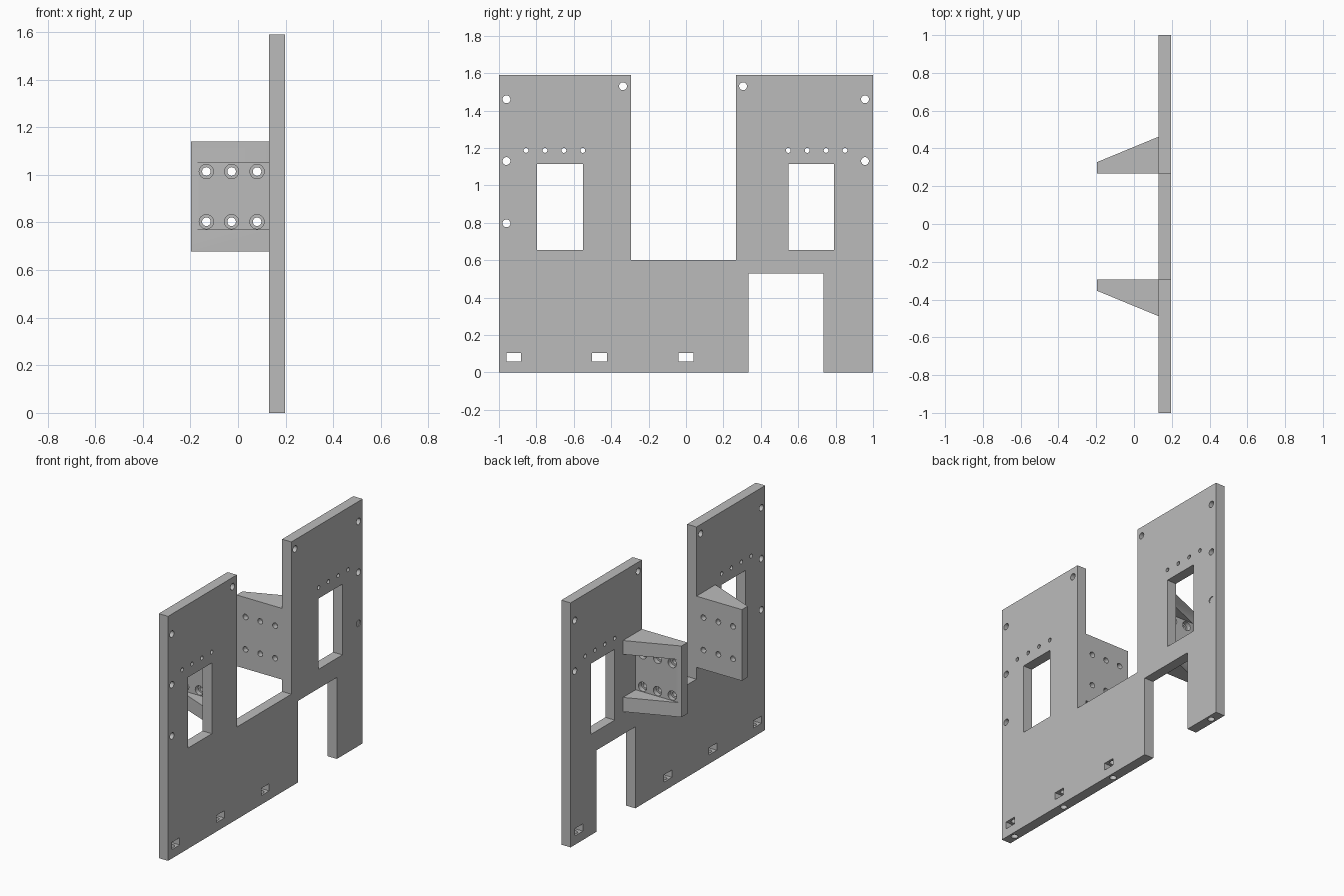
import bpy, bmesh, math
from mathutils import Matrix, Vector

cube = bpy.data.objects.get("Cube")
if cube:
    bpy.data.objects.remove(cube, do_unlink=True)

grey = bpy.data.materials.new("plain grey")
grey.use_nodes = True
grey.diffuse_color = (0.5, 0.5, 0.5, 1)
grey.node_tree.nodes["Principled BSDF"].inputs["Base Color"].default_value = (0.5, 0.5, 0.5, 1)

X_IN, X_OUT = 0.13, 0.197      # inner and outer faces of the panel
X_MID = (X_IN + X_OUT) / 2


def prism(bm, points, step):
    """Extrude a flat polygon along a vector."""
    face = bm.faces.new([bm.verts.new(p) for p in points])
    new = bmesh.ops.extrude_face_region(bm, geom=[face])["geom"]
    bmesh.ops.translate(bm, vec=step, verts=[v for v in new if isinstance(v, bmesh.types.BMVert)])


def box(bm, low, high):
    low, high = Vector(low), Vector(high)
    size = Matrix.Diagonal((*(high - low), 1))
    bmesh.ops.create_cube(bm, size=1, matrix=Matrix.Translation((low + high) / 2) @ size)


def rod(bm, centre, radius, length, axis):
    turn = Vector((0, 0, 1)).rotation_difference(Vector(axis)).to_matrix().to_4x4()
    bmesh.ops.create_cone(bm, cap_ends=True, segments=24, radius1=radius, radius2=radius,
                          depth=length, matrix=Matrix.Translation(centre) @ turn)


def make(name, bm):
    bmesh.ops.recalc_face_normals(bm, faces=bm.faces)
    mesh = bpy.data.meshes.new(name)
    bm.to_mesh(mesh)
    bm.free()
    mesh.materials.append(grey)
    obj = bpy.data.objects.new(name, mesh)
    bpy.context.collection.objects.link(obj)
    return obj


def select(obj):
    bpy.ops.object.select_all(action="DESELECT")
    obj.select_set(True)
    bpy.context.view_layer.objects.active = obj


def cut(obj, bm):
    """Subtract a set of cutter solids, then discard them."""
    cutter = make("cutter", bm)
    cutter.hide_render = True
    select(obj)
    mod = obj.modifiers.new("cut", "BOOLEAN")
    mod.operation, mod.solver, mod.object = "DIFFERENCE", "EXACT", cutter
    bpy.ops.object.modifier_apply(modifier=mod.name)
    bpy.data.objects.remove(cutter, do_unlink=True)


def finish(obj):
    select(obj)
    bpy.ops.object.shade_smooth_by_angle(angle=math.radians(30))


# Upright panel with a central notch and a lower cutout
outline = [(-1, 0), (0.335, 0), (0.335, 0.53), (0.735, 0.53), (0.735, 0), (1, 0),
           (1, 1.59), (0.267, 1.59), (0.267, 0.6), (-0.293, 0.6), (-0.293, 1.59), (-1, 1.59)]
bm = bmesh.new()
prism(bm, [(X_IN, y, z) for y, z in outline], (X_OUT - X_IN, 0, 0))
panel = make("upright_panel", bm)

# Windows, nut slots and screw holes through the panel
bm = bmesh.new()
for y0, y1 in ((-0.797, -0.55), (0.547, 0.792)):
    box(bm, (0, y0, 0.655), (0.3, y1, 1.115))
for y in (-0.921, -0.462, -0.001):
    box(bm, (0, y - 0.04, 0.058), (0.3, y + 0.04, 0.105))
box(bm, (0, 0.875, 0.058), (X_OUT - 0.012, 0.955, 0.105))
holes = [(-0.96, 0.797), (-0.337, 1.53), (0.305, 1.53)]
holes += [(y, z) for y in (-0.96, 0.957) for z in (1.13, 1.46)]
for y, z in holes:
    rod(bm, (X_MID, y, z), 0.021, 0.3, (1, 0, 0))
for start in (-0.855, 0.547):
    for i in range(4):
        rod(bm, (X_MID, start + i * 0.101, 1.187), 0.013, 0.3, (1, 0, 0))
# Shallow blind hole on the outer face
rod(bm, (X_OUT, 0.957, 0.797), 0.021, 0.01, (1, 0, 0))
cut(panel, bm)

# Bolt holes rising from the bottom edge into the slots
bm = bmesh.new()
for y in (-0.921, -0.462, -0.001, 0.915):
    rod(bm, (X_MID, y, 0.03), 0.021, 0.2, (0, 0, 1))
cut(panel, bm)
finish(panel)


# Gusseted side brackets flush with the notch edges
def bracket(name, side):
    def y(d):
        return -0.013 + side * (0.28 + d)

    bm = bmesh.new()
    prism(bm, [(-0.197, y(0), 0.677), (-0.197, y(0.06), 0.677),
               (X_IN, y(0.195), 0.677), (X_IN, y(0), 0.677)], (0, 0, 0.463))
    obj = make(name, bm)

    # Pocket between upper and lower gussets
    bm = bmesh.new()
    near, far = sorted((y(0.065), y(0.4)))
    box(bm, (-0.4, near, 0.77), (0.2, far, 1.05))
    cut(obj, bm)

    # Counterbores, then through holes
    for radius, depth in ((0.03, 0.035), (0.018, -0.1)):
        bm = bmesh.new()
        for x in (-0.133, -0.027, 0.08):
            for z in (0.803, 1.014):
                rod(bm, (x, y((depth + 0.066) / 2), z), radius, 0.066 - depth, (0, 1, 0))
        cut(obj, bm)
    finish(obj)


bracket("left_bracket", 1)
bracket("right_bracket", -1)
